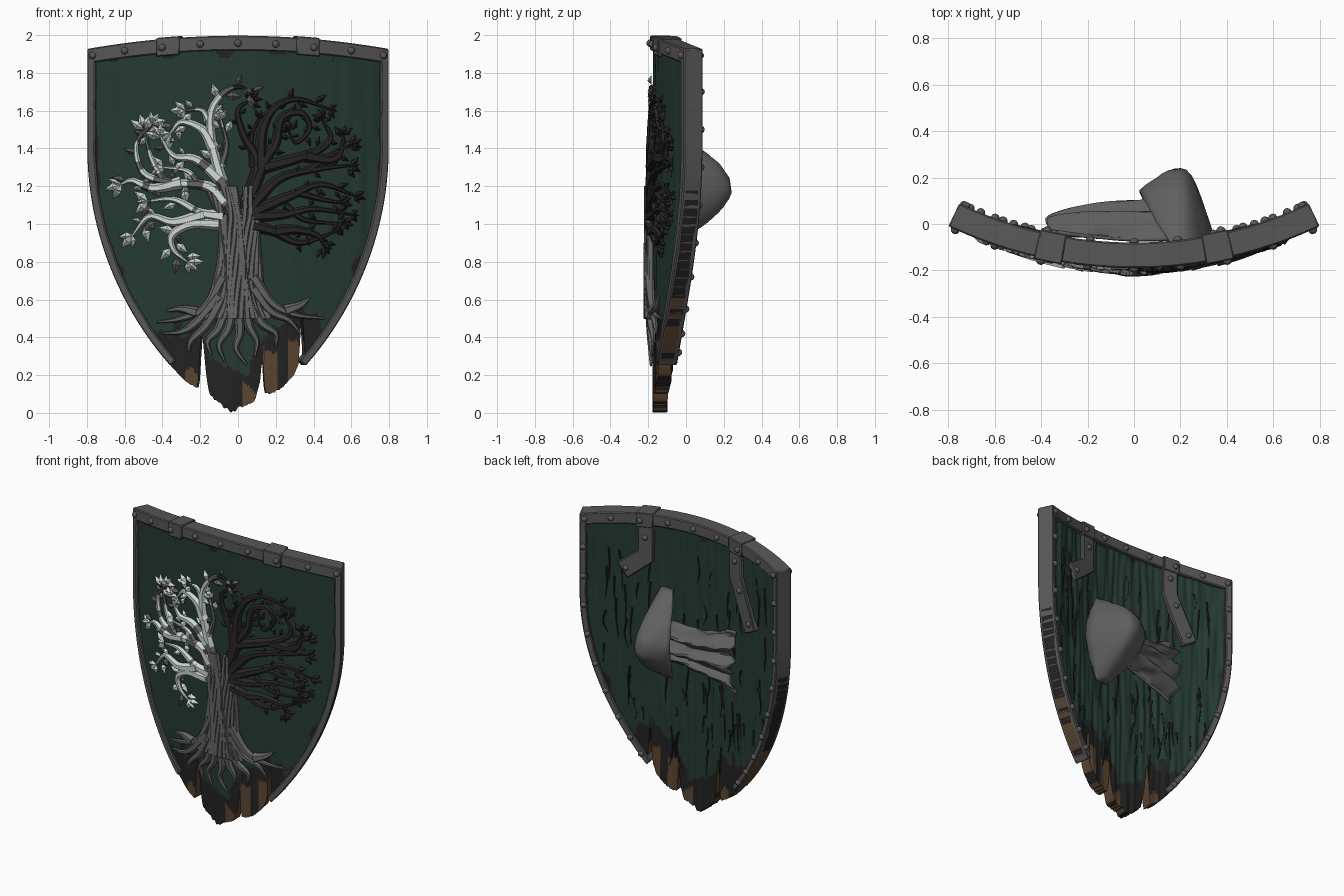
import bpy, bmesh, math, random
from mathutils import Vector, noise

if "Cube" in bpy.data.objects:
    bpy.data.objects.remove(bpy.data.objects["Cube"])

random.seed(4)
R = 1.87                                   # plan radius of the curved shield


def mat(name, c):
    m = bpy.data.materials.new(name)
    m.diffuse_color = (*c, 1)
    m.use_nodes = True
    m.node_tree.nodes["Principled BSDF"].inputs["Base Color"].default_value = m.diffuse_color
    return m


GREEN = mat("green_paint", (.018, .042, .032))
CHAR = mat("charred_wood", (.017, .016, .016))
WOOD = mat("bare_wood", (.105, .06, .03))
IRON = mat("iron", (.095, .095, .095))
BARK = mat("grey_bark", (.13, .13, .13))
SILVER = mat("silver", (.62, .69, .65))
DARK = mat("dark_branch", (.021, .018, .018))
CLOTH = mat("grey_cloth", (.115, .115, .115))


def S(x, d, z):
    """Bend flat shield coordinates (d = depth behind the front) onto the arc."""
    a, r = math.asin(x / R), R - d
    return Vector((r * math.sin(a), R - .19 - r * math.cos(a), z))


def nz(x, z, k=0):
    return noise.noise(Vector((x, z, k)))


def lerp(table, x):
    if x <= table[0][0]:
        return table[0][1]
    for (a, p), (b, q) in zip(table, table[1:]):
        if x <= b:
            return p + (q - p) * (x - a) / (b - a)
    return table[-1][1]


def finish(name, bm, mats, fix=True):
    if fix:
        bmesh.ops.recalc_face_normals(bm, faces=bm.faces[:])
    me = bpy.data.meshes.new(name)
    bm.to_mesh(me)
    bm.free()
    ob = bpy.data.objects.new(name, me)
    for m in mats:
        me.materials.append(m)
    bpy.context.collection.objects.link(ob)
    return ob


def bevel(ob, w):
    m = ob.modifiers.new("bevel", 'BEVEL')
    m.width, m.segments, m.limit_method = w, 1, 'ANGLE'


# outline: arched top, sides straight then curving to a point
def ztop(x): return 1.997 - .07 * (x / .8) ** 2
def zout(x): return 1.4 - 1.42 * math.sqrt(max(0, 1 - min(1, abs(x) / .8) ** (4 / 3)))
def wide(z): return .8 * (1 - (max(0, 1.4 - z) / 1.42) ** 2) ** .75


JAG = [(-.38, .26), (-.3, .18), (-.22, .13), (-.208, .2), (-.2, .42), (-.188, .4), (-.17, .2),
       (-.155, .1), (-.06, .02), (-.02, 0), (0, .03), (.08, .05), (.1, .1), (.122, .18),
       (.13, .34), (.14, .15), (.15, .1), (.22, .12), (.3, .2), (.325, .26), (.338, .5),
       (.35, .5), (.357, .25), (.38, .28)]
BURN = [(-.6, .2), (-.45, .42), (-.2, .43), (-.12, .26), (.05, .2), (.12, .4), (.2, .46),
        (.32, .52), (.42, .5), (.55, .3)]
BARE = [(-.28, -.205, .22), (.02, .1, .13), (.13, .21, .32), (.27, .332, .38)]


def zbot(x):
    z = zout(x)
    if abs(x) < .38:
        z = max(z, lerp(JAG, x) + .018 * nz(x * 60, 3))
    return max(0, z)


def paint(x, z):
    n = nz(x * 14, z * 9)
    if any(a < x < b and z < t + .06 * n for a, b, t in BARE):
        return 2
    edge = min(ztop(x) - .08 - z, (wide(z) - abs(x) - .04) * 1.2)
    if z < lerp(BURN, x) + .09 * n or edge < .13 * (nz(x * 7, z * 7, 5) - .18):
        return 1
    return 0


# wooden panel: columns from broken bottom to arched top, front and back
bm = bmesh.new()
NX, NZ = 200, 100
grid = []
for i in range(NX + 1):
    x = -.785 + 1.57 * i / NX
    a, b = zbot(x), ztop(x) - .02
    col = []
    for j in range(NZ + 1):
        z = a + (b - a) * j / NZ
        col.append((bm.verts.new(S(x, .015 + .005 * nz(x * 18, z * 2), z)),
                    bm.verts.new(S(x, .088 + .014 * nz(x * 28, z * 2.5, 8), z)), x, z))
    grid.append(col)
for i in range(NX):
    for j in range(NZ):
        q = [grid[i][j], grid[i + 1][j], grid[i + 1][j + 1], grid[i][j + 1]]
        m = paint(sum(v[2] for v in q) / 4, sum(v[3] for v in q) / 4)
        bm.faces.new([v[0] for v in q]).material_index = m
        bm.faces.new([v[1] for v in reversed(q)]).material_index = m
border = [grid[i][0] for i in range(NX)] + [c for c in grid[NX]] + \
         [grid[i][NZ] for i in range(NX - 1, -1, -1)] + [grid[0][j] for j in range(NZ - 1, 0, -1)]
for k, p in enumerate(border):
    q = border[(k + 1) % len(border)]
    f = bm.faces.new([p[0], p[1], q[1], q[0]])
    f.material_index = 2 if p[3] < .6 and nz(p[2] * 20, p[3] * 9) > -.25 else 1
finish("wooden_panel", bm, [GREEN, CHAR, WOOD])


# closed strip between two (x, z) polylines, from depth d0 to d1
def slab(name, A, B, d0, d1, m, bev=.006):
    bm = bmesh.new()
    rings = [[bm.verts.new(S(*p)) for p in ((a[0], d0, a[1]), (b[0], d0, b[1]),
                                           (b[0], d1, b[1]), (a[0], d1, a[1]))]
             for a, b in zip(A, B)]
    for p, q in zip(rings, rings[1:]):
        for k in range(4):
            bm.faces.new([p[k], p[(k + 1) % 4], q[(k + 1) % 4], q[k]])
    bm.faces.new(rings[0])
    bm.faces.new(rings[-1])
    ob = finish(name, bm, [m])
    if bev:
        bevel(ob, bev)


def top_band(name, x0, x1, up, down, d0, d1):
    xs = [x0 + (x1 - x0) * i / 24 for i in range(25)]
    slab(name, [(x, ztop(x) + up) for x in xs], [(x, ztop(x) - down) for x in xs], d0, d1, IRON)


# iron rim with clamps and bent straps behind
top_band("top_rim", -.8, .8, 0, .078, 0, .11)
for s, n in ((1, "right"), (-1, "left")):
    top_band(n + "_clamp", s * .31, s * .43, .008, .09, -.01, .12)
    zs = [1.92 - (1.92 - .25) * i / 36 for i in range(37)]
    A = [(s * wide(z), z) for z in zs]
    B = []
    for z in zs:
        t = Vector((wide(z + .005) - wide(z - .005), .01)).normalized()
        B.append((s * (wide(z) - .042 * t.y + .005 * nz(z * 9, s)), z + .042 * t.x))
    slab(n + "_rim", A, B, 0, .11, IRON)
slab("right_strap", [(.42, 1.95), (.42, 1.72), (.56, 1.62)], [(.31, 1.95), (.31, 1.66), (.49, 1.52)], .07, .112, IRON)
slab("left_strap", [(-.42, 1.95), (-.42, 1.74), (-.56, 1.42)], [(-.31, 1.95), (-.31, 1.72), (-.46, 1.37)], .07, .112, IRON)

# rivets
bm = bmesh.new()
spots = [(x, d, ztop(x) - .04) for x in (-.77, -.6, -.2, 0, .2, .6, .77) for d in (0, .11)]
spots += [(x, d, ztop(x) - .045) for x in (-.4, .4) for d in (-.01, .12)]
spots += [(s * (wide(z) - .022), .11, z) for s in (-1, 1)
          for z in (1.7, 1.5, 1.3, 1.1, .9, .72, .55, .42, .32)]
spots += [(x, .112, z) for x, z in ((.365, 1.82), (.5, 1.59), (-.365, 1.84), (-.41, 1.65), (-.5, 1.45))]
for p in spots:
    r = bmesh.ops.create_icosphere(bm, subdivisions=2, radius=.02)
    bmesh.ops.translate(bm, verts=r["verts"], vec=S(*p))
finish("rivets", bm, [IRON])


# tapered tube following a smooth (x, z) path on the shield
def strand(bm, P, r0, r1, d=.012, sides=6, rule=None):
    P = [Vector(p) for p in P]
    E = [2 * P[0] - P[1]] + P + [2 * P[-1] - P[-2]]
    C = []
    for i in range(1, len(E) - 2):
        a, b, c, e = E[i - 1:i + 3]
        C += [.5 * (2 * b + (c - a) * t + (2 * a - 5 * b + 4 * c - e) * t * t
                    + (3 * b - a - 3 * c + e) * t ** 3) for t in (k / 7 for k in range(7))]
    C.append(P[-1])
    prev = None
    for i, p in enumerate(C):
        t = (C[min(i + 1, len(C) - 1)] - C[max(i - 1, 0)]).normalized()
        r = r0 + (r1 - r0) * i / (len(C) - 1)
        ring = []
        for k in range(sides):
            w = 2 * math.pi * k / sides
            o = Vector((-t.y, t.x)) * r * math.cos(w)
            ring.append(bm.verts.new(S(p.x + o.x, d - r * 1.1 * math.sin(w), p.y + o.y)))
        if prev:
            for k in range(sides):
                f = bm.faces.new([prev[k], prev[(k + 1) % sides], ring[(k + 1) % sides], ring[k]])
                f.material_index = rule(p.x, p.y) if rule else 0
        else:
            bm.faces.new(ring[::-1])
        prev = ring
    bm.faces.new(prev)


def leaf(bm, x, z, ang, L, m=0):
    u = Vector((math.cos(ang), math.sin(ang)))
    n = Vector((-u.y, u.x))
    o = Vector((x, z))
    q = [o, o + u * L * .4 + n * L * .27, o + u * L, o + u * L * .4 - n * L * .27]
    low = [bm.verts.new(S(p.x, .008, p.y)) for p in q]
    c = o + u * L * .45
    mid = bm.verts.new(S(c.x, -.014, c.y))
    for k in range(4):
        bm.faces.new([low[k], low[(k + 1) % 4], mid]).material_index = m
    bm.faces.new(low).material_index = m


# tree trunk: core plus twisting bark strands
TRUNK = [(.5, .17), (.58, .13), (.68, .105), (.8, .095), (.95, .1), (1.05, .115), (1.2, .14)]
slab("trunk_core", [(-h * .9, z) for z, h in TRUNK[:-1]], [(h * .9, z) for z, h in TRUNK[:-1]], -.012, .03, BARK, 0)
bm = bmesh.new()
for k in range(17):
    v = -1 + k / 8
    P = [(v * h + .016 * math.sin(z * 8 + k * .9) - .02 * (z > 1.1), z) for z, h in TRUNK]
    if k % 3 == 1:
        P.pop()
    strand(bm, P, .021, .017, .008 - .024 * (1 - v * v))
# roots
for P in ([(-.08, .72), (-.17, .56), (-.3, .5), (-.43, .48)], [(-.1, .62), (-.22, .48), (-.3, .43), (-.4, .42)],
          [(-.1, .58), (-.17, .46), (-.25, .38), (-.26, .32)], [(-.06, .58), (-.1, .45), (-.16, .38), (-.14, .3)],
          [(-.03, .58), (-.05, .45), (-.1, .36), (-.07, .27)], [(0, .58), (.01, .43), (-.01, .34), (.05, .25)],
          [(.04, .58), (.06, .46), (.1, .38), (.09, .3)], [(.07, .6), (.12, .48), (.2, .42), (.2, .35)],
          [(.08, .66), (.17, .54), (.27, .49), (.33, .42)], [(.08, .72), (.18, .58), (.3, .52), (.46, .5)],
          [(-.22, .53), (-.3, .55), (-.38, .54)], [(.25, .54), (.33, .57), (.38, .61)]):
    strand(bm, P, .033, .006, .004)
finish("trunk_and_roots", bm, [BARK])

# living silver branches (left) and dead dark branches (right)
LIVE = [[(-.03, 1.08), (-.1, 1.28), (-.14, 1.45), (-.14, 1.6), (-.07, 1.7), (.01, 1.725), (.07, 1.69)],
        [(-.13, 1.4), (-.19, 1.5), (-.3, 1.54), (-.36, 1.48)], [(-.14, 1.5), (-.19, 1.6), (-.28, 1.6)],
        [(-.06, 1.1), (-.16, 1.2), (-.35, 1.22), (-.5, 1.27), (-.54, 1.42), (-.46, 1.53)],
        [(-.3, 1.22), (-.45, 1.19), (-.56, 1.23), (-.62, 1.21)], [(-.08, 1.22), (-.22, 1.34), (-.34, 1.36), (-.41, 1.46)],
        [(-.4, 1.24), (-.46, 1.35), (-.5, 1.5)], [(-.08, 1.04), (-.2, 1.06), (-.34, 1.13), (-.48, 1.12)],
        [(-.18, 1.05), (-.34, 1.01), (-.47, 1.04), (-.56, .94)], [(-.1, 1), (-.25, 1), (-.35, .94), (-.34, .86), (-.27, .8)],
        [(-.09, 1.3), (-.06, 1.42), (-.09, 1.55)], [(-.2, 1.2), (-.27, 1.28), (-.4, 1.3)]]
DEAD = [[(.03, 1.08), (.1, 1.32), (.03, 1.47), (0, 1.6), (.07, 1.66)],
        [(.05, 1.1), (.14, 1.33), (.2, 1.43), (.23, 1.56), (.33, 1.59), (.38, 1.51), (.31, 1.43), (.27, 1.49)],
        [(.12, 1.3), (.13, 1.5), (.2, 1.62), (.32, 1.66), (.48, 1.61)], [(.14, 1.3), (.38, 1.37), (.49, 1.45), (.45, 1.55)],
        [(.06, 1.08), (.22, 1.24), (.42, 1.29), (.6, 1.31)], [(.07, 1.06), (.28, 1.15), (.44, 1.21), (.62, 1.15)],
        [(.08, 1.04), (.24, 1.05), (.4, 1.08), (.6, 1.05)], [(.08, .99), (.19, .96), (.33, .9), (.52, .96)],
        [(.36, 1.28), (.5, 1.37), (.6, 1.42)], [(.25, 1.1), (.36, 1.02), (.56, 1.0)], [(.3, 1.17), (.45, 1.13), (.55, 1.11)],
        [(.2, .96), (.3, .97), (.42, .94), (.46, .88)], [(.36, 1.36), (.48, 1.34), (.54, 1.37), (.56, 1.47)],
        [(.08, 1.3), (.07, 1.45), (.11, 1.56)]]


def silver_rule(x, z):
    if x > -.085:
        return 1 if x < -.02 or z < 1.4 else 2
    return 1 if nz(x * 11, z * 11, 2) > .3 else 0


for name, paths, mats, rule, size in (("silver_branches", LIVE, [SILVER, BARK, DARK], silver_rule, .085),
                                      ("dark_branches", DEAD, [DARK], None, .06)):
    bm = bmesh.new()
    for n, P in enumerate(paths):
        big = .034 if len(P) > 3 else .02
        strand(bm, P, big, .006, .006, rule=rule)
        for (x0, z0), (x1, z1) in zip(P[1:], P[2:]):
            a = math.atan2(z1 - z0, x1 - x0)
            for s in (-1, 1):
                t = random.uniform(.3, .9)
                b = a + s * random.uniform(.6, 1.1)
                x, z = x0 + (x1 - x0) * t + .02 * math.cos(b), z0 + (z1 - z0) * t + .02 * math.sin(b)
                leaf(bm, x, z, b, size * random.uniform(.6, 1.1), int(rule is not None and (x > -.04 or random.random() < .25)))
        if n or not rule:
            for s in (-.7, 0, .7):
                leaf(bm, x1, z1, a + s, size * random.uniform(.7, 1.1))
    finish(name, bm, mats)

# grain cracks in the back of the boards
bm = bmesh.new()
for i in range(90):
    x, z, h = random.uniform(-.66, .66), random.uniform(.45, 1.8), random.uniform(.08, .28)
    if z - h > zout(x) + .08:
        strand(bm, [(x, z), (x + random.uniform(-.02, .02), z - h / 2), (x + random.uniform(-.02, .02), z - h)],
               .007, .002, .09, 4)
finish("back_cracks", bm, [CHAR])


# draped sheets on the back: arm band and torn cloth
def sheet(name, fn, nu, nv, thick):
    bm = bmesh.new()
    g = [[bm.verts.new(fn(i / nu, j / nv * 2 - 1)) for j in range(nv + 1)] for i in range(nu + 1)]
    for i in range(nu):
        for j in range(nv):
            bm.faces.new([g[i][j], g[i][j + 1], g[i + 1][j + 1], g[i + 1][j]])
    ob = finish(name, bm, [CLOTH])
    m = ob.modifiers.new("solid", 'SOLIDIFY')
    m.thickness, m.offset = thick, 0


def band(u, v):
    u = u * 2 - 1
    c = math.cos(u * math.pi / 2)
    x = .2 + v * (.04 + .1 * c) - .03 * c * (v < 0) * -v
    base = S(x, .09, 0).y
    prof = math.cos(v * math.pi / 2) if v > 0 else 1 - .3 * v * v
    return Vector((x, base + (.228 - base) * c * prof + .012 * nz(x * 15, u * 6), 1.19 + .3 * u))


def cloth(u, v):
    x = .17 - .52 * u * (1 + .12 * nz(v * 4, 1))
    base = S(x, .1, 0).y
    y = base + .165 * (1 - .55 * u ** 3) * (1 - .75 * v * v) + .026 * math.sin(v * 11 + u * 2)
    return Vector((x, y, 1.16 - .02 * u + v * (.12 + .1 * u * u) + .02 * nz(u * 5, v * 5)))


sheet("arm_band", band, 24, 14, .022)
sheet("torn_cloth", cloth, 16, 36, .014)

# soft shading with crisp edges
bpy.ops.object.select_all(action='SELECT')
bpy.context.view_layer.objects.active = bpy.data.objects["wooden_panel"]
bpy.ops.object.shade_smooth_by_angle(angle=math.radians(35))
